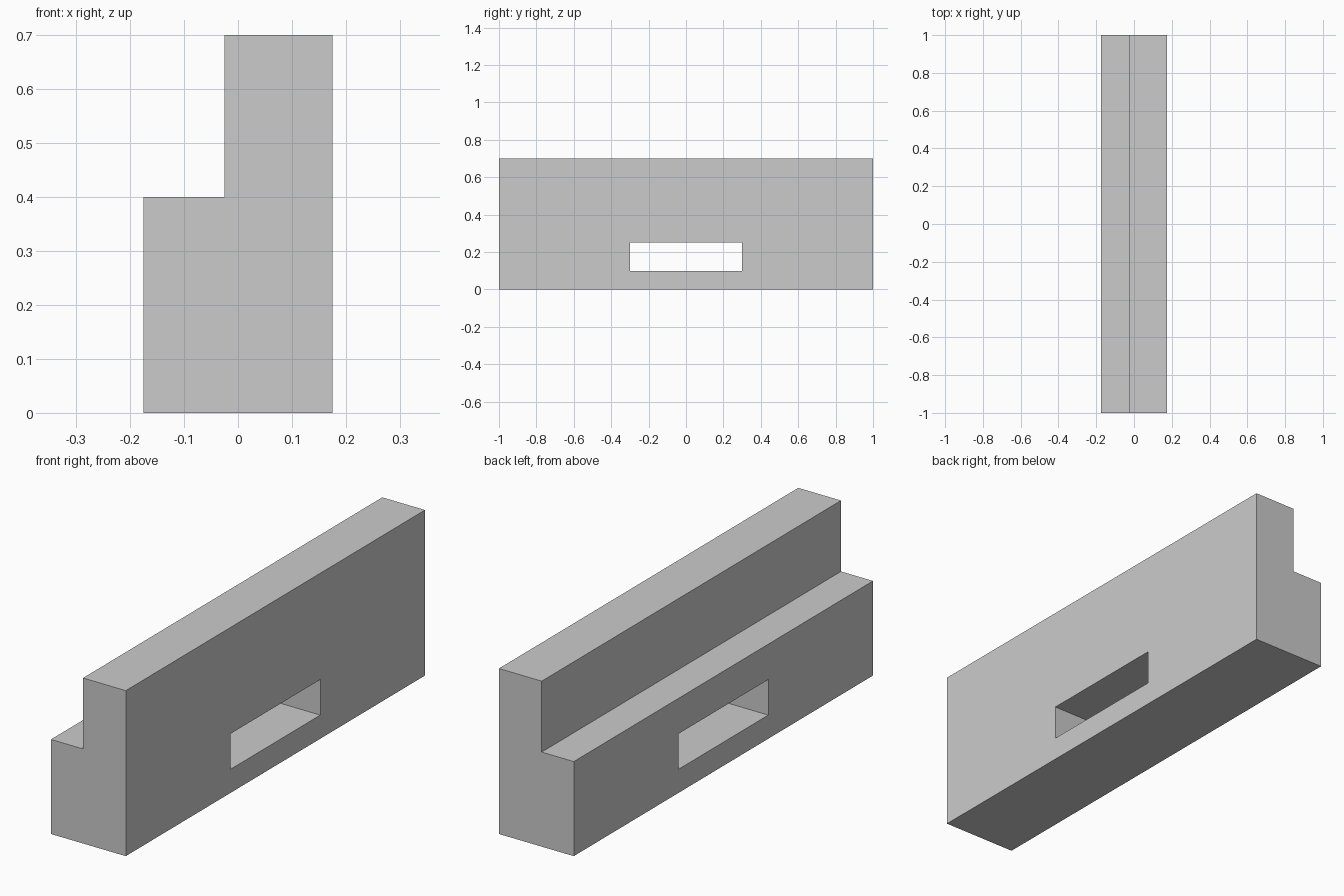
import bpy
import bmesh

cube = bpy.data.objects.get("Cube")
if cube:
    bpy.data.objects.remove(cube, do_unlink=True)

# Plain grey material
grey = bpy.data.materials.new("plain_grey")
grey.use_nodes = True
colour = (0.6, 0.6, 0.6, 1)
grey.diffuse_color = colour
grey.node_tree.nodes["Principled BSDF"].inputs["Base Color"].default_value = colour

LEFT, STEP, RIGHT = -0.175, -0.025, 0.175
LEDGE, TOP = 0.4, 0.7
HALF_LENGTH = 1.0


def extruded(name, points, direction):
    """Make a solid by extruding a flat outline along a direction."""
    bm = bmesh.new()
    face = bm.faces.new([bm.verts.new(p) for p in points])
    ext = bmesh.ops.extrude_face_region(bm, geom=[face], use_keep_orig=True)
    moved = [v for v in ext["geom"] if isinstance(v, bmesh.types.BMVert)]
    bmesh.ops.translate(bm, verts=moved, vec=direction)
    bmesh.ops.recalc_face_normals(bm, faces=bm.faces)
    mesh = bpy.data.meshes.new(name)
    bm.to_mesh(mesh)
    bm.free()
    mesh.materials.append(grey)
    obj = bpy.data.objects.new(name, mesh)
    bpy.context.collection.objects.link(obj)
    return obj


# Stepped block: L-shaped profile run along the full length
profile = [(LEFT, 0), (RIGHT, 0), (RIGHT, TOP), (STEP, TOP), (STEP, LEDGE), (LEFT, LEDGE)]
block = extruded("stepped_block", [(x, -HALF_LENGTH, z) for x, z in profile],
                 (0, 2 * HALF_LENGTH, 0))

# Rectangular slot cut through the lower part
slot = [(-0.3, 0.1), (0.3, 0.1), (0.3, 0.25), (-0.3, 0.25)]
cutter = extruded("slot_cutter", [(LEFT - 0.1, y, z) for y, z in slot],
                  (RIGHT - LEFT + 0.2, 0, 0))
cutter.hide_render = True
cutter.hide_viewport = True
cutter.display_type = 'WIRE'

cut = block.modifiers.new("slot", 'BOOLEAN')
cut.operation = 'DIFFERENCE'
cut.solver = 'EXACT'
cut.object = cutter

# Bake the cut and drop the cutter
bpy.context.view_layer.update()
depsgraph = bpy.context.evaluated_depsgraph_get()
baked = bpy.data.meshes.new_from_object(block.evaluated_get(depsgraph))
block.modifiers.clear()
block.data = baked
bpy.data.objects.remove(cutter, do_unlink=True)
